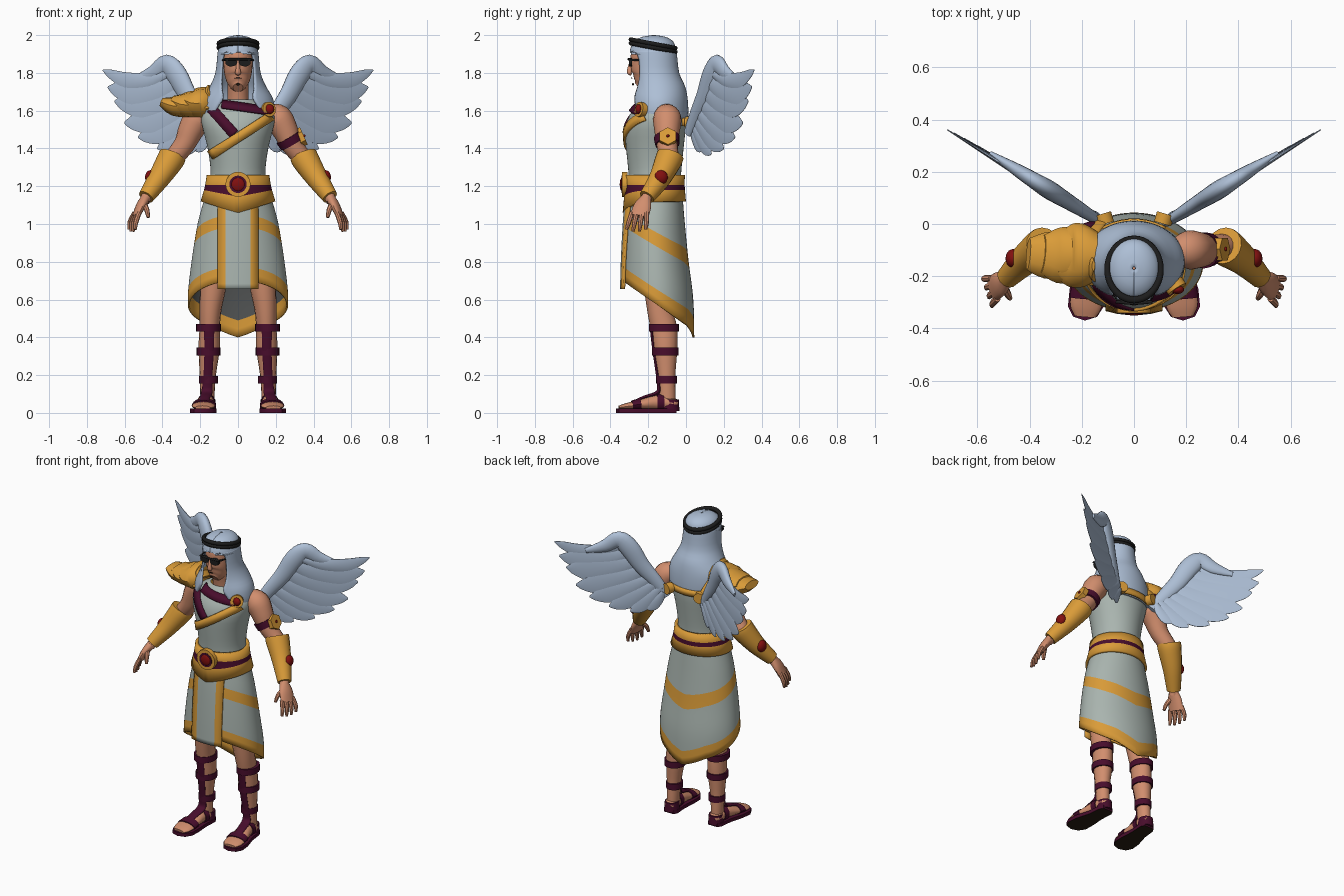
import bpy, bmesh
from math import sin, cos, pi, radians, sqrt
from mathutils import Vector

if "Cube" in bpy.data.objects:
    bpy.data.objects.remove(bpy.data.objects["Cube"])

COLOURS = dict(skin=(.64, .27, .155), robe_grey=(.40, .46, .43), gold=(.70, .33, .04),
               purple=(.065, .004, .025), pale_blue=(.42, .52, .67), black=(.012, .012, .012),
               red=(.22, .005, .005), lining_grey=(.085, .09, .09), sole_brown=(.02, .012, .006))
MATS = {}
for key, rgb in COLOURS.items():
    m = MATS[key] = bpy.data.materials.new(key)
    m.use_nodes = True
    m.diffuse_color = (*rgb, 1)
    bsdf = m.node_tree.nodes["Principled BSDF"]
    bsdf.inputs["Base Color"].default_value = (*rgb, 1)
    bsdf.inputs["Roughness"].default_value = .7


def finish(ob, mats, angle=40):
    for key in mats:
        ob.data.materials.append(MATS[key])
    ob.data.shade_smooth()
    ob.data.set_sharp_from_angle(angle=radians(angle))
    return ob


def grid(name, rows, mats, pick=lambda i, j: 0, closed=True, cap=False, thick=0, offset=-1, shift=0):
    """Skin a list of point rows; optional end caps and thickness."""
    n = len(rows[0])
    faces, idx = [], []
    for i in range(len(rows) - 1):
        for j in range(n if closed else n - 1):
            k = (j + 1) % n
            faces.append((i * n + j, i * n + n + j, i * n + n + k, i * n + k))
            idx.append(pick(i, j))
    if cap:
        last = (len(rows) - 1) * n
        faces += [tuple(range(n)), tuple(range(last, last + n))]
        idx += [pick(-1, 0), pick(len(rows), 0)]
    me = bpy.data.meshes.new(name)
    me.from_pydata([tuple(p) for r in rows for p in r], [], faces)
    for f, v in zip(me.polygons, idx):
        f.material_index = v
    if cap:
        bm = bmesh.new()
        bm.from_mesh(me)
        bmesh.ops.recalc_face_normals(bm, faces=bm.faces[:])
        bm.to_mesh(me)
        bm.free()
    ob = bpy.data.objects.new(name, me)
    bpy.context.collection.objects.link(ob)
    if thick:
        mod = ob.modifiers.new("thickness", 'SOLIDIFY')
        mod.thickness, mod.offset, mod.material_offset = thick, offset, shift
    return finish(ob, mats)


def spline(pts, k=4):
    out = []
    for i in range(len(pts) - 1):
        q = [pts[max(i - 1, 0)], pts[i], pts[i + 1], pts[min(i + 2, len(pts) - 1)]]
        for s in range(k):
            t = s / k
            out.append([.5 * (2 * b + (c - a) * t + (2 * a - 5 * b + 4 * c - d) * t * t
                              + (3 * b - a - 3 * c + d) * t ** 3) for a, b, c, d in zip(*q)])
    return out + [list(pts[-1])]


def loft(name, pts, mat, ref=(1, 0, 0), side=1, n=16, k=4):
    """Closed tube through (x, y, z, radius along ref[, other radius])."""
    pts = spline([(p[0] * side, *p[1:]) for p in pts], k)
    ref = Vector((ref[0] * side, ref[1], ref[2]))
    rows = []
    for i, p in enumerate(pts):
        d = (Vector(pts[min(i + 1, len(pts) - 1)][:3]) - Vector(pts[max(i - 1, 0)][:3])).normalized()
        u = (ref - d * ref.dot(d)).normalized()
        v = d.cross(u)
        a, b = max(p[3], .002), max(p[-1], .002)
        rows.append([Vector(p[:3]) + u * a * cos(2 * pi * j / n) + v * b * sin(2 * pi * j / n)
                     for j in range(n)])
    return grid(name, rows, [mat], cap=True)


def disc(name, loc, normal, r, depth, mat, n=24):
    bpy.ops.mesh.primitive_cylinder_add(vertices=n, radius=r, depth=depth, location=loc,
                                        rotation=Vector(normal).to_track_quat('Z', 'Y').to_euler())
    bpy.context.object.name = name
    return finish(bpy.context.object, [mat])


def ball(name, loc, scale, mat):
    bpy.ops.mesh.primitive_uv_sphere_add(segments=20, ring_count=12, radius=1, location=loc)
    bpy.context.object.name = name
    bpy.context.object.scale = scale
    return finish(bpy.context.object, [mat])


# Body profile: height, half width, centre y, half depth
BODY = spline([(.38, .25, -.15, .19), (.6, .262, -.15, .185), (.8, .242, -.16, .17), (1, .21, -.165, .155),
               (1.12, .178, -.165, .145), (1.2, .155, -.165, .138), (1.28, .145, -.165, .14),
               (1.4, .16, -.165, .152), (1.5, .185, -.163, .16), (1.57, .195, -.155, .148),
               (1.62, .165, -.145, .12), (1.66, .08, -.145, .08)])


def body(z):
    for p, q in zip(BODY, BODY[1:]):
        if z <= q[0]:
            t = max(0, (z - p[0]) / (q[0] - p[0]))
            return [a + (b - a) * t for a, b in zip(p[1:], q[1:])]
    return BODY[-1][1:]


def wrap(name, levels, mats, grow=0, n=64, **kw):
    """Garment around the body; each level is (height rule, slot of the band below it)."""
    rows, slots = [], []
    for (f, slot), (g, _) in zip(levels, levels[1:]):
        steps = max(1, round((f(.5, 1) - g(.5, 1)) / .04))
        for s in range(steps + (g is levels[-1][0])):
            row = []
            for j in range(n):
                c, sn = cos(2 * pi * j / n), sin(2 * pi * j / n)
                t = (1 + sn) / 2
                z = f(t, c) + (g(t, c) - f(t, c)) * s / steps
                a, cy, b = body(z)
                row.append(((a + grow) * c, cy + (b + grow) * sn, z))
            rows.append(row)
            slots.append(slot)
    return grid(name, rows, mats, lambda i, j: slots[i], **kw)


def sash(name, start, end, width, mats, cols=(0,), back=False, grow=.006):
    """Cloth strip lying on the body between two (x, z) points."""
    a, b = Vector(start), Vector(end)
    across = (b - a).normalized().orthogonal() * width
    rows = []
    for i in range(17):
        row = []
        for j in range(len(cols) + 1):
            x, z = a.lerp(b, i / 16) + across * (j / len(cols) - .5)
            w, cy, d = body(z)
            y = (d + grow) * sqrt(1 - min(.97, abs(x / (w + grow))) ** 2)
            row.append((x, cy + (y if back else -y), z))
        rows.append(row)
    return grid(name, rows, mats, lambda i, j: cols[j], closed=False, thick=.012, offset=0)


# Robe, skirt with bands that drop to a point at the back, and belt
wrap("robe_top", [(lambda t, c: 1.66, 0), (lambda t, c: 1.1, 0)], ["robe_grey"])
point = lambda t, c: (t > .5) * max(0, 1 - abs(c) / .55)
hem = lambda t, c: .7 - .26 * t - .04 * point(t, c)
wrap("skirt", [(lambda t, c: 1.17, 0), (lambda t, c: 1.05 - .18 * t - .015 * point(t, c), 1),
               (lambda t, c: .985 - .2 * t - .025 * point(t, c), 0),
               (lambda t, c: hem(t, c) + .075 + .015 * t, 1), (hem, 0)],
     ["robe_grey", "gold", "lining_grey", "gold"], grow=.004, thick=.01, shift=2)
dip = lambda t, c: max(0, 1 - abs(c)) * (t < .5)
wrap("belt", [(lambda t, c: 1.26, 0), (lambda t, c: 1.207, 1), (lambda t, c: 1.18 - .035 * dip(t, c), 0),
              (lambda t, c: 1.12 - .06 * dip(t, c), 0)], ["gold", "purple"], grow=.02, thick=.02)
sash("front_panel", (0, 1.12), (0, .655), .215, ["gold", "robe_grey"], (0, 1, 1, 1, 0), grow=.01)
disc("buckle", (0, -.325, 1.21), (0, 1, 0), .066, .03, "gold")
disc("buckle_inlay", (0, -.338, 1.21), (0, 1, 0), .046, .008, "purple")
ball("buckle_gem", (0, -.337, 1.21), (.037, .014, .037), "red")

# Sashes and shoulder fittings
sash("gold_sash", (.175, 1.57), (-.145, 1.365), .05, ["gold"], grow=.006)
sash("purple_sash", (-.14, 1.61), (-.02, 1.475), .055, ["purple"], grow=.004)
sash("collar_sash", (-.085, 1.635), (.16, 1.6), .04, ["purple"], grow=.016)
sash("back_strap", (-.12, 1.54), (.12, 1.54), .04, ["gold"], back=True, grow=.018)
disc("brooch", (.158, -.238, 1.605), (.65, -1, .2), .04, .03, "gold")
ball("brooch_gem", (.167, -.251, 1.608), (.025, .017, .026), "red")
loft("shoulder_strap", [(.15, -.23, 1.61, .022, .008), (.175, -.14, 1.672, .022, .008),
                        (.165, -.05, 1.65, .022, .008), (.12, .015, 1.54, .022, .008)], "gold", side=-1)
loft("back_shoulder_sash", [(.205, -.06, 1.64, .02, .008), (.185, -.01, 1.6, .02, .008),
                            (.15, .005, 1.54, .02, .008)], "purple", side=-1)
for s, label in ((1, "left"), (-1, "right")):
    disc(label + "_wing_stud", (s * .115, .02, 1.535), (s * .3, 1, 0), .034, .04, "gold")

# Layered shoulder guard on the right side, narrowing outward to an upturned lip
for i, (x0, x1, w, h, z) in enumerate([(.14, .29, .12, .085, 1.64), (.18, .35, .105, .074, 1.632),
                                       (.22, .405, .088, .06, 1.625)]):
    loft(f"shoulder_guard_{i}", [(x0, -.12, z, w * .75, h), (x0 + .05, -.12, z, w, h),
                                 ((x0 + x1) / 2 + .03, -.12, z, w, h * .85), (x1, -.115, z + .02, w * .7, h * .4)],
         "gold", ref=(0, 1, 0), side=-1, n=12, k=3)
loft("guard_crest", [(.13, -.17, 1.66, .06, .02), (.16, -.16, 1.7, .05, .016), (.155, -.16, 1.735, .02, .006)],
     "gold", ref=(0, 1, 0), side=-1)

# Head, neck, face and dark glasses
loft("neck", [(0, -.15, 1.6, .065), (0, -.17, 1.68, .055), (0, -.19, 1.77, .055)], "skin")
loft("head", [(0, -.25, 1.722, .026, .03), (0, -.232, 1.74, .05, .054), (0, -.21, 1.78, .069, .08),
              (0, -.2, 1.84, .077, .093), (0, -.19, 1.9, .077, .1), (0, -.18, 1.95, .05, .07)], "skin", n=24)
loft("nose", [(0, -.286, 1.865, .008, .01), (0, -.298, 1.82, .012, .013), (0, -.298, 1.8, .016, .013),
              (0, -.288, 1.792, .008, .006)], "skin")
ball("mouth", (0, -.288, 1.772), (.018, .004, .003), "sole_brown")
ball("chin_beard", (0, -.281, 1.74), (.01, .005, .006), "sole_brown")
for s in (1, -1):
    loft("lens", [(.036, -.285, 1.856, .031, .022), (.036, -.303, 1.856, .031, .022)], "black", side=s, k=1)
    loft("glasses_arm", [(.066, -.285, 1.868, .006), (.08, -.25, 1.868, .005), (.082, -.2, 1.868, .005)], "black", side=s)
loft("glasses_bridge", [(-.07, -.298, 1.872, .006), (0, -.304, 1.872, .006), (.07, -.298, 1.872, .006)],
     "black", ref=(0, 1, 0))

# Head scarf: height, half width, centre y, half depth, half opening in degrees, drop at the back
scarf = []
for z, a, cy, b, gap, drop in spline([(2, .006, -.17, .006, 0, 0), (1.99, .055, -.17, .065, 0, 0),
                                      (1.965, .09, -.172, .105, 0, 0), (1.93, .102, -.174, .12, 0, 0),
                                      (1.91, .107, -.174, .124, 1, 0), (1.9, .109, -.173, .125, 46, 0),
                                      (1.8, .12, -.162, .126, 48, 0), (1.73, .148, -.145, .14, 37, 0),
                                      (1.67, .185, -.14, .149, 26, .01), (1.62, .195, -.14, .153, 35, .04),
                                      (1.585, .19, -.14, .15, 42, .07)], 3):
    gap = max(gap, 0)
    row = []
    for j in range(49):
        q = radians(-90 + gap + (360 - 2 * gap) * j / 48)
        row.append((a * cos(q), cy + b * sin(q), z - drop * (1 + sin(q)) / 2))
    scarf.append(row)
grid("head_scarf", scarf, ["pale_blue"], closed=False, thick=.012)
for z in (1.934, 1.954):
    bpy.ops.mesh.primitive_torus_add(major_radius=.102, minor_radius=.012, major_segments=40, minor_segments=10,
                                     location=(0, -.174, z), rotation=(-.19, 0, 0))
    ring = bpy.context.object
    ring.name = "head_cord"
    ring.scale = (1, 1.16, 1)
    finish(ring, ["black"])

# Wings lie in vertical planes swept backward
NORMAL = (-.527, .85, 0)


def on_wing(x, z, thick, wide, lift=0):
    return (x + NORMAL[0] * lift, .01 + .62 * (x - .13) + NORMAL[1] * lift, z, thick, wide)


FEATHERS = [(.37, 1.795, .71, 1.815, .042), (.31, 1.76, .685, 1.725, .068), (.27, 1.71, .65, 1.65, .075),
            (.23, 1.66, .6, 1.535, .07), (.21, 1.6, .53, 1.46, .06), (.18, 1.57, .43, 1.4, .055),
            (.16, 1.54, .32, 1.37, .045), (.15, 1.51, .23, 1.385, .034)]
WING_ARM = [(.13, 1.48, .03), (.195, 1.58, .042), (.265, 1.68, .052), (.325, 1.79, .06),
            (.38, 1.845, .052), (.45, 1.8, .04), (.55, 1.765, .015)]

LEG = [(.11, -.16, 1, .085, .085), (.13, -.15, .7, .072, .075), (.145, -.14, .55, .058, .066),
       (.15, -.118, .45, .054, .07), (.153, -.11, .34, .056, .064), (.16, -.104, .2, .043, .048),
       (.162, -.1, .1, .038, .045), (.162, -.1, .05, .036, .045)]
FOOT = [(.162, -.05, .04, .03, .022), (.163, -.075, .05, .042, .034), (.17, -.16, .056, .044, .04),
        (.18, -.25, .042, .058, .026), (.184, -.315, .034, .06, .018), (.187, -.355, .028, .04, .01)]
ARM = [(.16, -.11, 1.58, .055), (.21, -.1, 1.56, .075), (.25, -.1, 1.495, .068), (.285, -.1, 1.42, .056),
       (.355, -.09, 1.33, .05), (.41, -.13, 1.25, .046), (.48, -.2, 1.15, .03), (.495, -.22, 1.12, .028)]

for s, label in ((1, "left"), (-1, "right")):
    # Wings
    loft(label + "_wing_arm", [on_wing(x, z, .6 * w, w) for x, z, w in WING_ARM], "pale_blue", NORMAL, s)
    for i, (x0, z0, x1, z1, w) in enumerate(FEATHERS):
        path = [on_wing(x0 + (x1 - x0) * t, z0 + (z1 - z0) * t - (.05 - .005 * i) * sin(pi * t),
                        .013 * (1.15 - t), w * k, .003 * i - .01)
                for t, k in ((0, .6), (.3, .95), (.65, 1), (.88, .6), (1, .08))]
        loft(f"{label}_feather_{i}", path, "pale_blue", NORMAL, s, n=10)

    # Arms and hands
    loft(label + "_arm", ARM, "skin", (0, 1, 0), s)
    loft(label + "_bracer", [(.345, -.083, 1.365, .072), (.36, -.094, 1.335, .072), (.42, -.14, 1.24, .058),
                             (.487, -.207, 1.143, .042)], "gold", (0, 1, 0), s)
    ball(label + "_bracer_gem", (s * .464, -.132, 1.247), (.028, .036, .038), "red")
    loft(label + "_palm", [(.487, -.21, 1.14, .028, .026), (.515, -.23, 1.095, .048, .024),
                           (.54, -.248, 1.04, .05, .018)], "skin", (.2, 1, 0), s)
    for i in range(4):
        y = (i - 1.5) * .026
        loft(f"{label}_finger_{i}", [(.535 + y * .3, -.247 + y, 1.06, .013), (.556 + y * .4, -.256 + y * 1.2, 1.01, .013),
                                     (.56 + y * .4, -.264 + y * 1.3, .955 + abs(y) * .4, .008)], "skin", (0, 1, 0), s, n=8)
    loft(label + "_thumb", [(.5, -.235, 1.11, .015), (.483, -.27, 1.075, .014), (.475, -.285, 1.035, .009)],
         "skin", (0, 1, 0), s, n=8)

    # Legs, feet and laced sandals
    loft(label + "_leg", LEG, "skin", side=s)
    loft(label + "_foot", FOOT, "skin", side=s)
    outline = [(p[0] + 1.15 * p[3], p[1]) for p in FOOT] + [(p[0] - 1.15 * p[3], p[1]) for p in FOOT[::-1]]
    outline.insert(len(FOOT), (.187, -.37))
    grid(label + "_sole", [[(s * x, y, z) for x, y in outline] for z in (0, .022)], ["purple", "sole_brown"],
         lambda i, j: int(i < 0), cap=True)
    for z, y, a, b in ((.45, -.117, .066, .08), (.325, -.109, .063, .07), (.175, -.103, .05, .055)):
        loft(label + "_leg_strap", [(.156, y, z + h, a, b) for h in (-.02, .02)], "purple", side=s, n=20, k=1)
    loft(label + "_shin_strap", [(.153, -.183, .46, .028, .01), (.153, -.168, .33, .025, .01), (.16, -.147, .18, .024, .01),
                                 (.165, -.147, .11, .03, .012), (.175, -.22, .082, .028, .01),
                                 (.18, -.275, .058, .022, .008)], "purple", side=s)
    loft(label + "_toe_strap", [(.181, -.285, .04, .065, .026), (.178, -.24, .046, .062, .032)], "purple", side=s, k=1)
    loft(label + "_ankle_strap", [(.17, -.155, .055, .048, .046), (.166, -.12, .055, .048, .046)], "purple", side=s, k=1)
    loft(label + "_heel_guard", [(.162, -.085, .01, .047, .05), (.162, -.085, .07, .043, .048)], "purple", side=s, k=1)

# Left arm band with six-sided plate
loft("arm_band", [(.264, -.102, 1.46, .069), (.286, -.098, 1.422, .065)], "purple", (0, 1, 0), k=1)
disc("arm_band_plate", (.335, -.096, 1.46), (1, 0, .45), .05, .03, "gold", 6)
ball("arm_band_stud", (.351, -.096, 1.467), (.006, .008, .008), "red")
